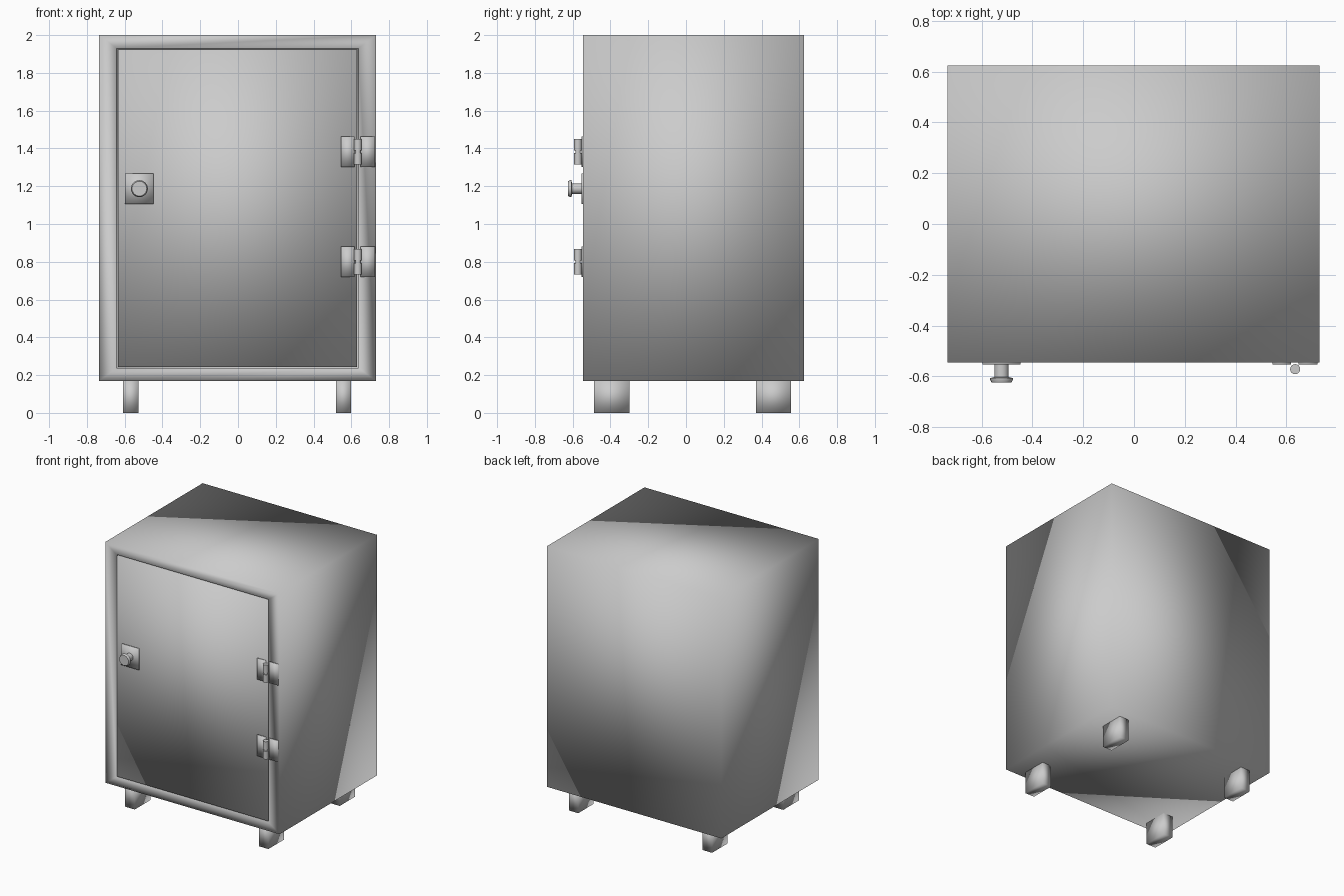
import bpy, bmesh, math
from mathutils import Matrix, Vector

if "Cube" in bpy.data.objects:
    bpy.data.objects.remove(bpy.data.objects["Cube"])


def finish(name, bm, angle=None):
    bmesh.ops.recalc_face_normals(bm, faces=bm.faces[:])
    me = bpy.data.meshes.new(name)
    bm.to_mesh(me)
    bm.free()
    ob = bpy.data.objects.new(name, me)
    bpy.context.collection.objects.link(ob)
    bpy.ops.object.select_all(action='DESELECT')
    bpy.context.view_layer.objects.active = ob
    ob.select_set(True)
    if angle is None:
        bpy.ops.object.shade_smooth()
    else:
        bpy.ops.object.shade_smooth_by_angle(angle=math.radians(angle))
    return ob


def box_bm(x0, x1, y0, y1, z0, z1):
    bm = bmesh.new()
    bmesh.ops.create_cube(bm, size=1)
    for v in bm.verts:
        v.co = Vector((x1 if v.co.x > 0 else x0,
                       y1 if v.co.y > 0 else y0,
                       z1 if v.co.z > 0 else z0))
    return bm


def box(name, *dims):
    return finish(name, box_bm(*dims))


def lathe(name, profile, matrix, steps=16):
    """Spin a (radius, height) profile about local z, then place it."""
    bm = bmesh.new()
    vs = [bm.verts.new((r, 0, h)) for r, h in profile]
    es = [bm.edges.new(p) for p in zip(vs, vs[1:])]
    bmesh.ops.spin(bm, geom=vs + es, cent=(0, 0, 0), axis=(0, 0, 1),
                   angle=math.tau, steps=steps)
    bmesh.ops.remove_doubles(bm, verts=bm.verts[:], dist=1e-5)
    bm.transform(matrix)
    return finish(name, bm, 40)


FRONT = -0.545

# Cabinet body with a recessed door opening
bm = box_bm(-0.735, 0.731, FRONT, 0.625, 0.17, 2.0)
front = min(bm.faces, key=lambda f: f.calc_center_median().y)
bmesh.ops.inset_region(bm, faces=[front], thickness=0.05)
for v in front.verts:
    v.co.x = 0.637 if v.co.x > 0 else -0.642
    v.co.z = 1.93 if v.co.z > 1 else 0.237
ext = bmesh.ops.extrude_face_region(bm, geom=[front])
bmesh.ops.translate(bm, vec=(0, 0.06, 0),
                    verts=[g for g in ext['geom'] if isinstance(g, bmesh.types.BMVert)])
if front.is_valid:
    bmesh.ops.delete(bm, geom=[front], context='FACES_ONLY')
finish("cabinet_body", bm)

# Door, flush with the frame
box("door", -0.635, 0.63, FRONT, FRONT + 0.055, 0.244, 1.923)

# Four legs
for side, x0, x1 in (("left", -0.608, -0.527), ("right", 0.518, 0.597)):
    for end, y0, y1 in (("front", -0.488, -0.30), ("back", 0.37, 0.555)):
        box(f"{end}_{side}_leg", x0, x1, y0, y1, 0, 0.175)

# Two hinges: a pair of leaves, a split barrel and its pin
for tag, z in (("upper", 1.382), ("lower", 0.80)):
    box(f"{tag}_hinge_door_leaf", 0.546, 0.618, FRONT - 0.008, FRONT + 0.002, z - 0.08, z + 0.08)
    box(f"{tag}_hinge_frame_leaf", 0.648, 0.724, FRONT - 0.008, FRONT + 0.002, z - 0.08, z + 0.08)
    r = 0.02
    lathe(f"{tag}_hinge_barrel",
          [(0, -0.067), (r, -0.067), (r, -0.006), (0.014, -0.006),
           (0.014, 0.006), (r, 0.006), (r, 0.067), (0, 0.067)],
          Matrix.Translation((0.635, FRONT - 0.027, z)))

# Door knob on a square back plate
box("knob_plate", -0.597, -0.447, FRONT - 0.008, FRONT + 0.002, 1.106, 1.267)
lathe("door_knob",
      [(0, 0), (0.028, 0), (0.028, 0.058), (0.045, 0.062), (0.045, 0.068),
       (0.039, 0.08), (0, 0.08)],
      Matrix.Translation((-0.522, FRONT, 1.187)) @ Matrix.Rotation(math.pi / 2, 4, 'X'), 24)
